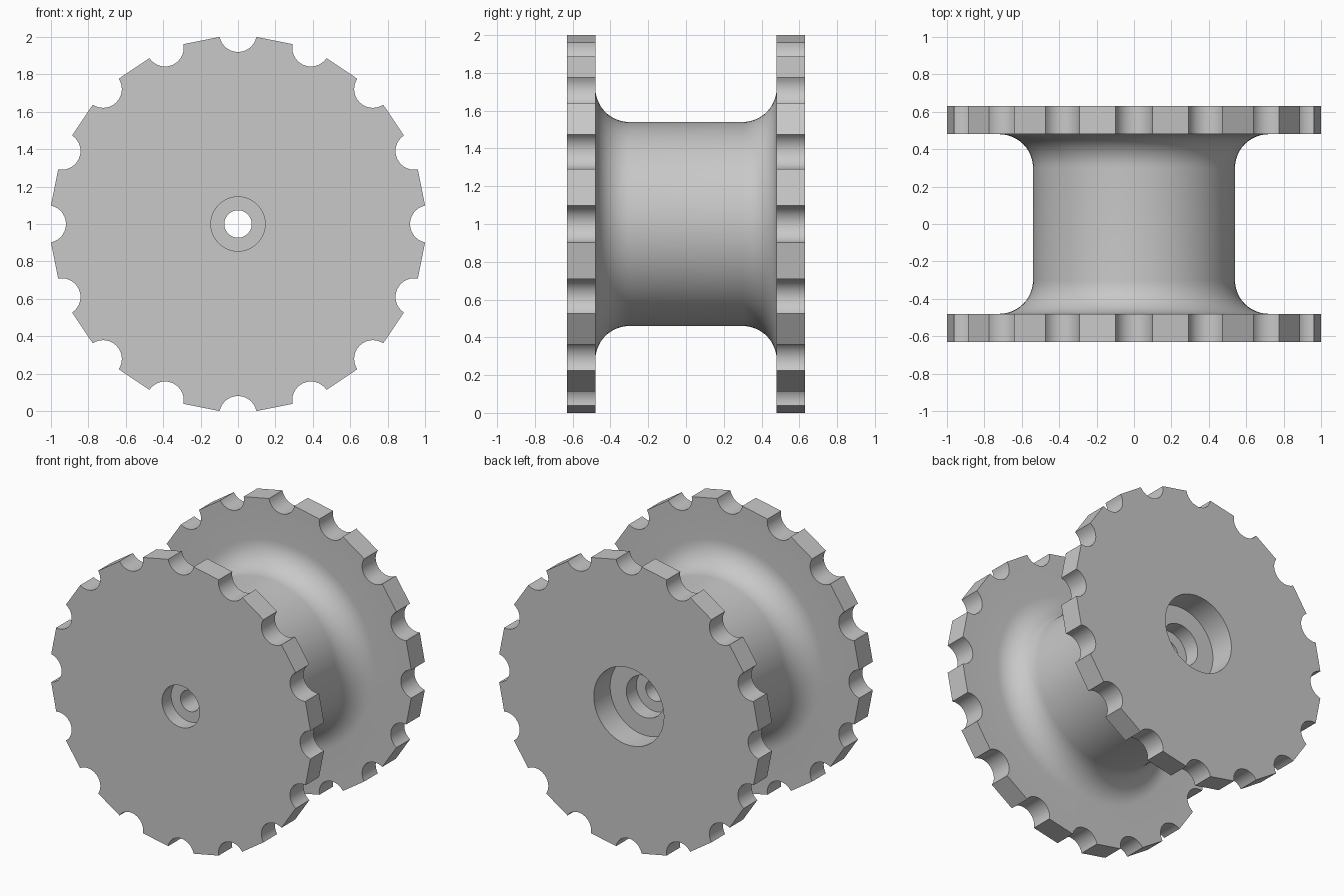
import bpy
import bmesh
from math import sin, cos, pi, radians
from mathutils import Vector

cube = bpy.data.objects.get("Cube")
if cube:
    bpy.data.objects.remove(cube, do_unlink=True)

NOTCHES = 16
CORNER_R = 1.0195     # corner radius of the sixteen-sided flange
NOTCH_R = 0.1
OUTER_Y, INNER_Y = 0.63, 0.48
HUB_R, FILLET_R = 0.54, 0.18
FRONT_BORE_R, BACK_BORE_R, HOLE_R = 0.145, 0.27, 0.073
SEGMENTS = 96

grey = bpy.data.materials.new("plain grey")
grey.use_nodes = True
colour = (0.58, 0.58, 0.58, 1)
grey.diffuse_color = colour
grey.node_tree.nodes["Principled BSDF"].inputs["Base Color"].default_value = colour

bm = bmesh.new()


def loop(points, y):
    """Closed ring of vertices at depth y, about the axle at z = 1."""
    return [bm.verts.new((x, y, z + 1)) for x, z in points]


def circle(radius, y):
    steps = [2 * pi * i / SEGMENTS for i in range(SEGMENTS)]
    return loop([(radius * cos(a), radius * sin(a)) for a in steps], y)


def pairs(ring):
    return zip(ring, ring[1:] + ring[:1])


def skin(a, b):
    """Wall of quads between two rings."""
    for (p, q), (s, t) in zip(pairs(a), pairs(b)):
        bm.faces.new((p, q, t, s))


def disc(outer, inner):
    """Flat face between an outline and a round hole."""
    edges = [bm.edges.get((p, q)) or bm.edges.new((p, q))
             for ring in (outer, inner) for p, q in pairs(ring)]
    bmesh.ops.triangle_fill(bm, edges=edges, use_beauty=True,
                            normal=Vector((0, 1, 0)))


def notched_outline():
    """Polygon with a round bite taken out of every corner."""
    points = []
    steps = 14
    sweep = pi / 2 - pi / NOTCHES
    for k in range(NOTCHES):
        a = 2 * pi * k / NOTCHES
        for i in range(steps + 1):
            t = a + pi + sweep * (1 - 2 * i / steps)
            points.append((CORNER_R * cos(a) + NOTCH_R * cos(t),
                           CORNER_R * sin(a) + NOTCH_R * sin(t)))
    return points


# Hub: straight barrel flaring into each flange
quarter = [radians(90 * i / 12) for i in range(13)]
flare = [(HUB_R + FILLET_R * (1 - cos(a)), INNER_Y - FILLET_R * (1 - sin(a)))
         for a in quarter]
profile = [(r, -y) for r, y in reversed(flare)] + flare
hub = [circle(r, y) for r, y in profile]
for a, b in zip(hub, hub[1:]):
    skin(a, b)

# Bore: stepped hole from front to back
bore_profile = [
    (FRONT_BORE_R, -OUTER_Y), (FRONT_BORE_R, -0.53),
    (HOLE_R, -0.53), (HOLE_R, 0.34),
    (FRONT_BORE_R, 0.34), (FRONT_BORE_R, 0.45),
    (BACK_BORE_R, 0.45), (BACK_BORE_R, OUTER_Y),
]
bore = [circle(r, y) for r, y in bore_profile]
for a, b in zip(bore, bore[1:]):
    skin(a, b)

# Flanges: notched rims closed by flat faces
for side, flare_ring, bore_ring in ((-1, hub[0], bore[0]), (1, hub[-1], bore[-1])):
    inner = loop(notched_outline(), side * INNER_Y)
    outer = loop(notched_outline(), side * OUTER_Y)
    skin(inner, outer)
    disc(inner, flare_ring)
    disc(outer, bore_ring)

bmesh.ops.recalc_face_normals(bm, faces=bm.faces)
mesh = bpy.data.meshes.new("spool")
bm.to_mesh(mesh)
bm.free()
mesh.materials.append(grey)

spool = bpy.data.objects.new("spool", mesh)
bpy.context.collection.objects.link(spool)
bpy.ops.object.select_all(action="DESELECT")
spool.select_set(True)
bpy.context.view_layer.objects.active = spool
bpy.ops.object.shade_smooth_by_angle(angle=radians(30))
